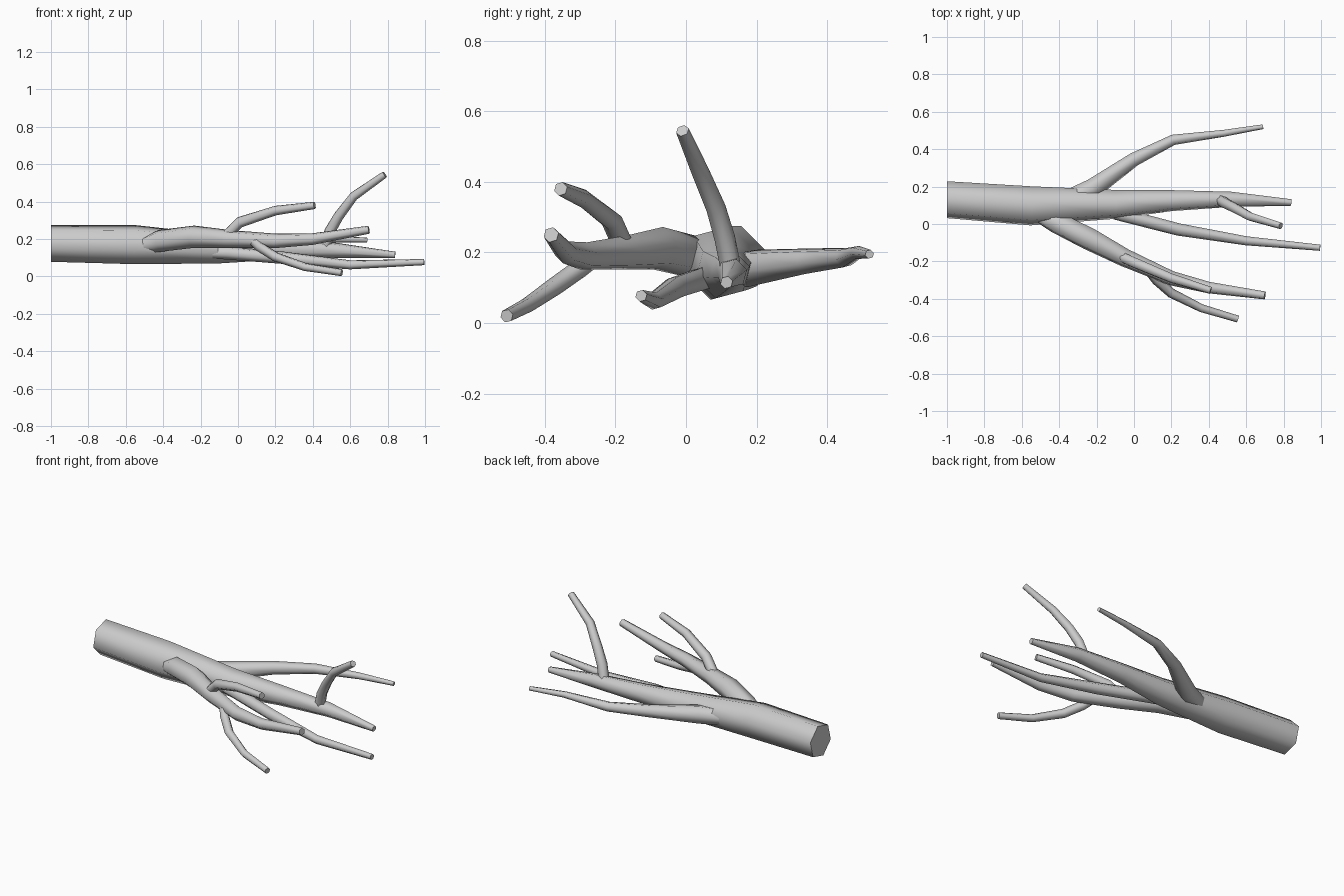
import bpy, bmesh, math
from mathutils import Vector

if "Cube" in bpy.data.objects:
    bpy.data.objects.remove(bpy.data.objects["Cube"])

def limb(name, pts, sides=6):
    """Tapered tube through (x, y, z, radius) points with capped ends."""
    bm = bmesh.new()
    P = [Vector(p[:3]) for p in pts]
    rings = []
    for i, p in enumerate(P):
        a = (p - P[i - 1]).normalized() if i else Vector()
        b = (P[i + 1] - p).normalized() if i < len(P) - 1 else Vector()
        t = (a + b).normalized() if name != "trunk" or i else Vector((1, 0, 0))
        u = Vector((0, 1, 0))
        u = (u - t * u.dot(t)).normalized()
        v = t.cross(u)
        ring = []
        for k in range(sides):
            ang = math.radians(15) + 2 * math.pi * k / sides
            ring.append(bm.verts.new(p + (u * math.cos(ang) + v * math.sin(ang)) * pts[i][3]))
        rings.append(ring)
    for r0, r1 in zip(rings, rings[1:]):
        for k in range(sides):
            n = (k + 1) % sides
            bm.faces.new((r0[k], r0[n], r1[n], r1[k]))
    bm.faces.new(rings[0])
    bm.faces.new(rings[-1])
    bmesh.ops.recalc_face_normals(bm, faces=bm.faces)
    me = bpy.data.meshes.new(name)
    bm.to_mesh(me)
    bm.free()
    ob = bpy.data.objects.new(name, me)
    bpy.context.collection.objects.link(ob)
    bpy.context.view_layer.objects.active = ob
    ob.select_set(True)
    bpy.ops.object.shade_smooth_by_angle(angle=math.radians(62))
    ob.select_set(False)

# main stem, thick cut end at -x
limb("trunk", [(-1, .13, .177, .102), (-.55, .097, .17, .108), (-.1, .105, .147, .08),
               (.2, .125, .145, .058), (.52, .132, .14, .042), (.84, .115, .115, .018)])

# large side branches
limb("left_branch", [(-.36, .13, .15, .05), (-.22, .19, .155, .055), (0, .345, .175, .038),
                     (.21, .45, .185, .029), (.48, .485, .2, .019), (.69, .52, .195, .013)])
limb("right_branch", [(-.53, .06, .16, .04), (-.42, .01, .19, .06), (-.24, -.08, .212, .062),
                      (-.05, -.18, .2, .05), (.2, -.29, .19, .04), (.4, -.34, .2, .032),
                      (.7, -.382, .25, .022)])
limb("low_branch", [(-.2, .08, .13, .03), (-.05, .045, .125, .036), (.24, -.03, .1, .034),
                    (.6, -.09, .062, .025), (.995, -.127, .077, .017)])

# small twigs
limb("upper_twig", [(.46, .13, .14, .03), (.49, .11, .24, .03), (.54, .085, .325, .028),
                    (.62, .04, .43, .025), (.785, -.01, .545, .019)])
limb("right_upper_twig", [(-.08, -.17, .2, .03), (.01, -.21, .29, .03),
                          (.2, -.29, .352, .026), (.41, -.355, .38, .02)])
limb("right_lower_twig", [(.07, -.24, .2, .025), (.12, -.3, .155, .027), (.2, -.37, .105, .026),
                          (.36, -.45, .05, .022), (.555, -.508, .02, .019)])
